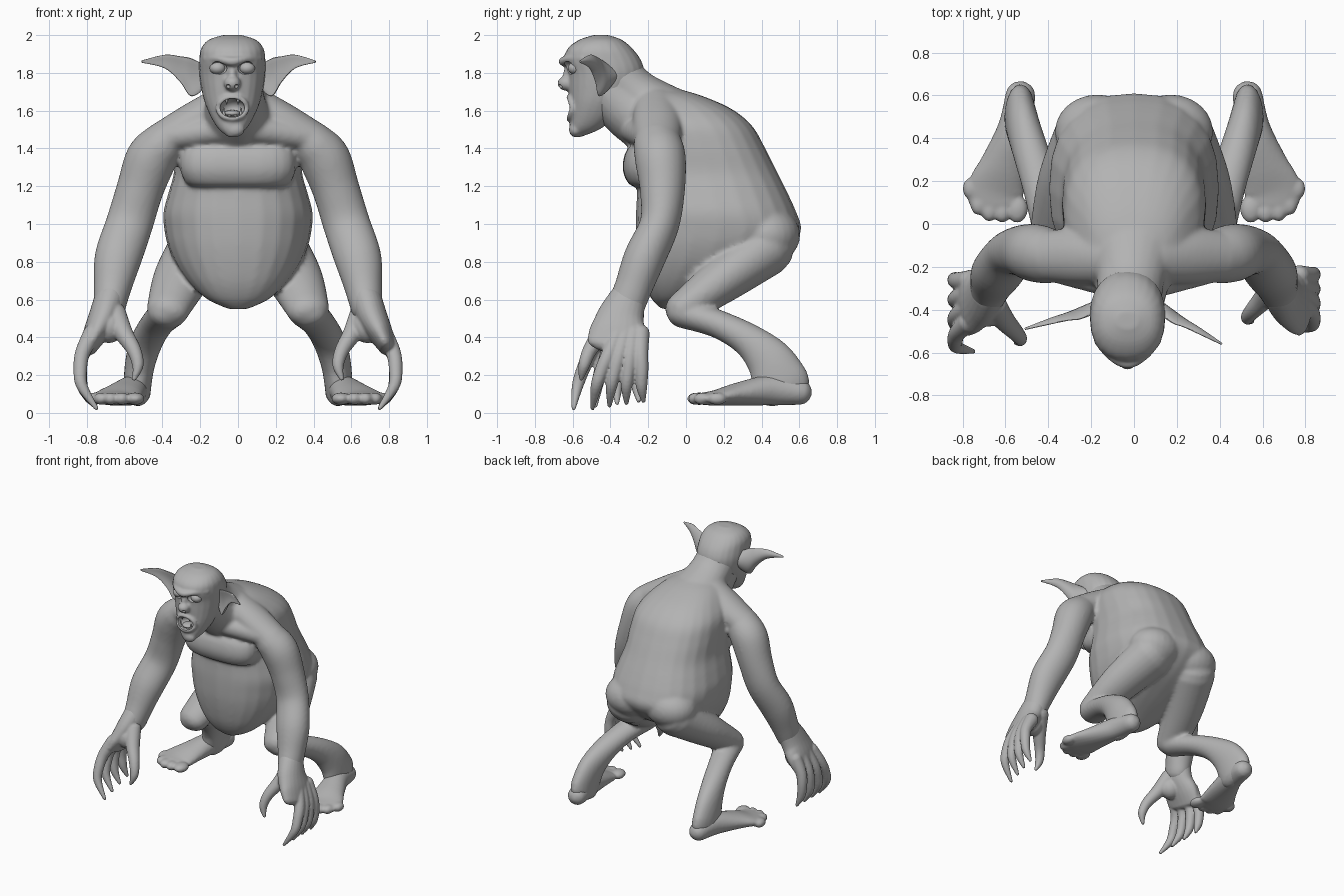
import bpy, bmesh, math
from mathutils import Vector, Matrix

if "Cube" in bpy.data.objects:
    bpy.data.objects.remove(bpy.data.objects["Cube"])

skin = bpy.data.materials.new("grey_skin")
skin.use_nodes = True
GREY = (0.45, 0.45, 0.45, 1)
skin.diffuse_color = GREY
skin.node_tree.nodes["Principled BSDF"].inputs["Base Color"].default_value = GREY

SIDES = 24


def smooth_rows(rows, steps=5):
    """Catmull-Rom interpolation of number tuples."""
    out = []
    for i in range(len(rows) - 1):
        a, b, c, d = (rows[max(0, min(len(rows) - 1, i + k))] for k in (-1, 0, 1, 2))
        for j in range(steps):
            t = j / steps
            out.append([q + t * ((r - p) + t * ((2 * p - 5 * q + 4 * r - s)
                        + t * (3 * (q - r) + s - p))) / 2
                        for p, q, r, s in zip(a, b, c, d)])
    return out + [list(rows[-1])]


def skin_rings(bm, rings):
    """Closed tube through a list of point rings."""
    loops = [[bm.verts.new(p) for p in ring] for ring in rings]
    n = len(loops[0])
    faces = [bm.faces.new((a[i], a[(i + 1) % n], b[(i + 1) % n], b[i]))
             for a, b in zip(loops, loops[1:]) for i in range(n)]
    faces += [bm.faces.new(loops[0][::-1]), bm.faces.new(loops[-1])]
    bmesh.ops.recalc_face_normals(bm, faces=faces)


def angles():
    return [2 * math.pi * i / SIDES for i in range(SIDES)]


def stack(bm, rows, cx=0.0, power=2.0):
    """Horizontal slices: height, front y, back y, half width."""
    def sup(v):
        return math.copysign(abs(v) ** (2 / power), v)
    skin_rings(bm, [[(cx + w * sup(math.cos(a)), (f + b) / 2 + (b - f) / 2 * sup(math.sin(a)), z)
                     for a in angles()] for z, f, b, w in smooth_rows(rows)])


def limb(bm, pts, side=1, ref=(1, 0, 0), offset=(0, 0, 0)):
    """Round-ended tube: x, y, z, radius along ref, radius across."""
    rows = smooth_rows([(p[0] * side, *p[1:]) for p in pts])
    cen = [Vector(r[:3]) + Vector(offset) for r in rows]
    rings = []
    last = len(rows) - 1
    for i, r in enumerate(rows):
        t = (cen[min(i + 1, last)] - cen[max(i - 1, 0)]).normalized()
        u = Vector(ref)
        u = (u - t * u.dot(t)).normalized()
        v = t.cross(u)
        tip = min(r[3], r[4])
        caps = [0]
        if i == 0:
            caps = [-80, -50, -25, 0]
        elif i == last:
            caps = [0, 25, 50, 80]
        for deg in caps:
            c, s = math.cos(math.radians(deg)), math.sin(math.radians(deg))
            rings.append([cen[i] + t * tip * s + c * (u * r[3] * math.cos(a) + v * r[4] * math.sin(a))
                          for a in angles()])
    skin_rings(bm, rings)


def ball(bm, pos, radii):
    m = Matrix.Translation(pos) @ Matrix.Diagonal((*radii, 1))
    bmesh.ops.create_uvsphere(bm, u_segments=24, v_segments=16, radius=1, matrix=m)


def finish(bm, name, voxel=0, relax=0, cutter=None):
    """Make the object, fuse its pieces, carve it and shade it."""
    mesh = bpy.data.meshes.new(name)
    bm.to_mesh(mesh)
    bm.free()
    ob = bpy.data.objects.new(name, mesh)
    bpy.context.collection.objects.link(ob)
    if voxel:
        mod = ob.modifiers.new("fuse", 'REMESH')
        mod.mode = 'VOXEL'
        mod.voxel_size = voxel
    if relax:
        mod = ob.modifiers.new("relax", 'SMOOTH')
        mod.factor = 0.5
        mod.iterations = relax
    if cutter:
        mod = ob.modifiers.new("carve", 'BOOLEAN')
        mod.operation = 'DIFFERENCE'
        mod.object = cutter
    bpy.context.view_layer.update()
    deps = bpy.context.evaluated_depsgraph_get()
    baked = bpy.data.meshes.new_from_object(ob.evaluated_get(deps))
    ob.modifiers.clear()
    ob.data = baked
    baked.name = name
    baked.materials.clear()
    baked.materials.append(skin)
    baked.shade_smooth()
    baked.set_sharp_from_angle(angle=math.radians(45))
    return ob


# Body: belly, hunched back, neck, chest slab, arms and legs fused together
bm = bmesh.new()
stack(bm, [(0.55, -.13, -.02, .05), (0.60, -.18, .08, .16), (0.68, -.22, .25, .25),
           (0.78, -.245, .44, .325), (0.88, -.26, .56, .37), (0.97, -.265, .61, .39),
           (1.06, -.265, .585, .395), (1.16, -.26, .54, .37), (1.27, -.26, .485, .34),
           (1.40, -.27, .42, .335), (1.52, -.29, .35, .32), (1.61, -.30, .24, .26),
           (1.68, -.30, .08, .18), (1.72, -.28, -.06, .08)], power=2.4)
stack(bm, [(1.19, -.25, 0, .22), (1.215, -.305, 0, .275), (1.29, -.335, 0, .305),
           (1.38, -.32, 0, .30), (1.44, -.27, 0, .26)], power=3)
limb(bm, [(-.02, -.42, 1.72, .15, .14), (-.01, -.29, 1.60, .17, .16), (0, -.1, 1.5, .24, .2)])
limb(bm, [(-.025, -.37, 1.78, .155, .14), (-.015, -.25, 1.68, .16, .13), (0, -.05, 1.56, .22, .15)])
for s in (1, -1):
    ball(bm, (s * .17, .43, .94), (.2, .175, .15))
    limb(bm, [(.1, -.16, 1.62, .12, .1), (.25, -.15, 1.535, .13, .1), (.4, -.15, 1.44, .12, .1)],
         s, ref=(0, 1, 0))
    limb(bm, [(.08, -.28, 1.5, .07, .07), (.38, -.2, 1.46, .07, .07)], s, ref=(0, 1, 0))
    limb(bm, [(.40, -.15, 1.42, .13, .12), (.462, -.135, 1.34, .135, .135), (.52, -.125, 1.18, .12, .125),
              (.575, -.14, 1.0, .105, .125), (.635, -.22, .82, .11, .125),
              (.665, -.28, .66, .1, .1), (.68, -.32, .56, .1, .085)], s, ref=(0, 1, 0))
    limb(bm, [(.20, .42, .87, .17, .15), (.30, .2, .71, .15, .125), (.37, -.02, .55, .115, .09)], s)
    limb(bm, [(.37, -.02, .53, .105, .08), (.43, .17, .47, .09, .075), (.48, .33, .385, .085, .09),
              (.515, .44, .28, .08, .125), (.53, .495, .175, .075, .15), (.53, .52, .12, .07, .145)], s)
finish(bm, "body", 0.013, 6)

# Feet: heel, splayed sole and toes
for s, label in ((1, "left"), (-1, "right")):
    bm = bmesh.new()
    limb(bm, [(.53, .6, .11, .07, .068), (.555, .45, .12, .08, .08), (.605, .28, .1, .11, .062),
              (.645, .16, .08, .135, .042), (.64, .09, .075, .12, .033)], s)
    for x, y, r in ((.545, .07, .05), (.615, .055, .038), (.675, .06, .038), (.725, .09, .038), (.76, .165, .04)):
        ball(bm, (s * x, y, .075), (r, r * 1.3, .033))
    finish(bm, label + "_foot", 0.01, 4)

# Hands: palm, web, hooked thumb and four clawed fingers
for s, label, turn in ((1, "left", .1), (-1, "right", 0)):
    bm = bmesh.new()
    limb(bm, [(.68, -.31, .6, .1, .082), (.71, -.345, .51, .125, .08), (.75, -.36, .43, .15, .068),
              (.785, -.375, .36, .15, .05)], s, ref=(0, 1, 0))
    ball(bm, (s * .685, -.4 + turn * .6, .455), (.085, .08, .085))
    limb(bm, [(.66, -.38, .52, .06, .07), (.605, -.45, .42, .05, .05), (.55, -.51, .33, .038, .038),
              (.53, -.54, .25, .03, .03), (.55, -.555, .18, .012, .012)], s,
         ref=(0, 1, 0), offset=(0, turn, 0))
    for i in range(4):
        limb(bm, [(.77, -.46 + .065 * i, .42, .048, .05), (.822, -.505 + .08 * i, .32, .04, .04),
                  (.835, -.545 + .095 * i, .23, .036, .036), (.825, -.575 + .105 * i, .14, .03, .03),
                  (.75 + .015 * i, -.595 + .115 * i, .025 + .013 * i, .012, .012)], s,
             ref=(0, 1, 0), offset=(0, turn * (1 - .25 * i), 0))
    finish(bm, label + "_hand", 0.008, 2)

# Head: skull, brow, nose, lips, with carved sockets, nostrils and mouth
HX = -.03
bm = bmesh.new()
for x in (-1, 1):
    ball(bm, (HX + x * .078, -.625, 1.825), (.05, .04, .036))
    ball(bm, (HX + x * .024, -.672, 1.728), (.013, .018, .012))
ball(bm, (HX, -.625, 1.615), (.066, .075, .05))
cutter = finish(bm, "face_cutter")
cutter.hide_render = True

bm = bmesh.new()
stack(bm, [(1.46, -.60, -.56, .02), (1.50, -.615, -.46, .07), (1.56, -.615, -.38, .11),
           (1.64, -.615, -.31, .145), (1.72, -.62, -.24, .165), (1.80, -.625, -.22, .175),
           (1.87, -.645, -.24, .175), (1.93, -.625, -.285, .165), (1.975, -.565, -.34, .125),
           (2.0, -.49, -.41, .05)], HX, 2.2)
limb(bm, [(HX - .13, -.54, 1.875, .025, .03), (HX - .07, -.61, 1.875, .022, .03),
          (HX, -.645, 1.86, .025, .03), (HX + .07, -.61, 1.875, .022, .03),
          (HX + .13, -.54, 1.875, .025, .03)], ref=(0, 0, 1))
ball(bm, (HX, -.63, 1.745), (.045, .05, .04))
ball(bm, (HX, -.615, 1.79), (.025, .035, .06))
limb(bm, [(HX + .075 * math.cos(a), -.6 - .018 * abs(math.sin(a)), 1.615 + .057 * math.sin(a), .015, .015)
          for a in [math.pi * k / 8 for k in range(17)]], ref=(0, 1, 0))
ball(bm, (HX + .015, -.585, 1.5), (.05, .035, .04))
finish(bm, "head", 0.009, 3, cutter)
bpy.data.objects.remove(cutter)

# Eyes, tongue and fangs
for x, label in ((1, "left"), (-1, "right")):
    bm = bmesh.new()
    ball(bm, (HX + x * .078, -.585, 1.825), (.042, .04, .034))
    finish(bm, label + "_eye")
bm = bmesh.new()
ball(bm, (HX, -.57, 1.585), (.045, .05, .018))
finish(bm, "tongue")
bm = bmesh.new()
for x in (-1, 1):
    for off, z, length, flip in ((.045, 1.595, .05, 0), (.03, 1.648, .035, math.pi), (.015, 1.583, .02, 0)):
        m = Matrix.Translation((HX + x * off, -.607, z)) @ Matrix.Rotation(flip, 4, 'X')
        bmesh.ops.create_cone(bm, cap_ends=True, segments=10, radius1=.011, radius2=.001,
                              depth=length, matrix=m)
finish(bm, "fangs")

# Ears: cupped leaves tapering to a point
for s, label, base, tip in ((1, "left", (.12, -.39), (.41, -.56)), (-1, "right", (-.17, -.385), (-.51, -.49))):
    base, tip = Vector((*base, 0)), Vector((*tip, 0))
    d = (tip - base).normalized()
    front = Vector((d.y, -d.x, 0)) * s
    rings = []
    # share of length, middle height, half height, half thickness
    for u, z, h, th in smooth_rows([(0, 1.785, .05, .03), (.14, 1.775, .085, .025), (.28, 1.78, .1, .02),
                                    (.42, 1.82, .068, .016), (.65, 1.86, .036, .014), (1, 1.86, .006, .005)]):
        c = base.lerp(tip, u)
        rings.append([c + front * (th * math.cos(a) + .3 * h * math.sin(a) ** 2)
                      + Vector((0, 0, z + h * math.sin(a))) for a in angles()])
    bm = bmesh.new()
    skin_rings(bm, rings)
    finish(bm, label + "_ear")
